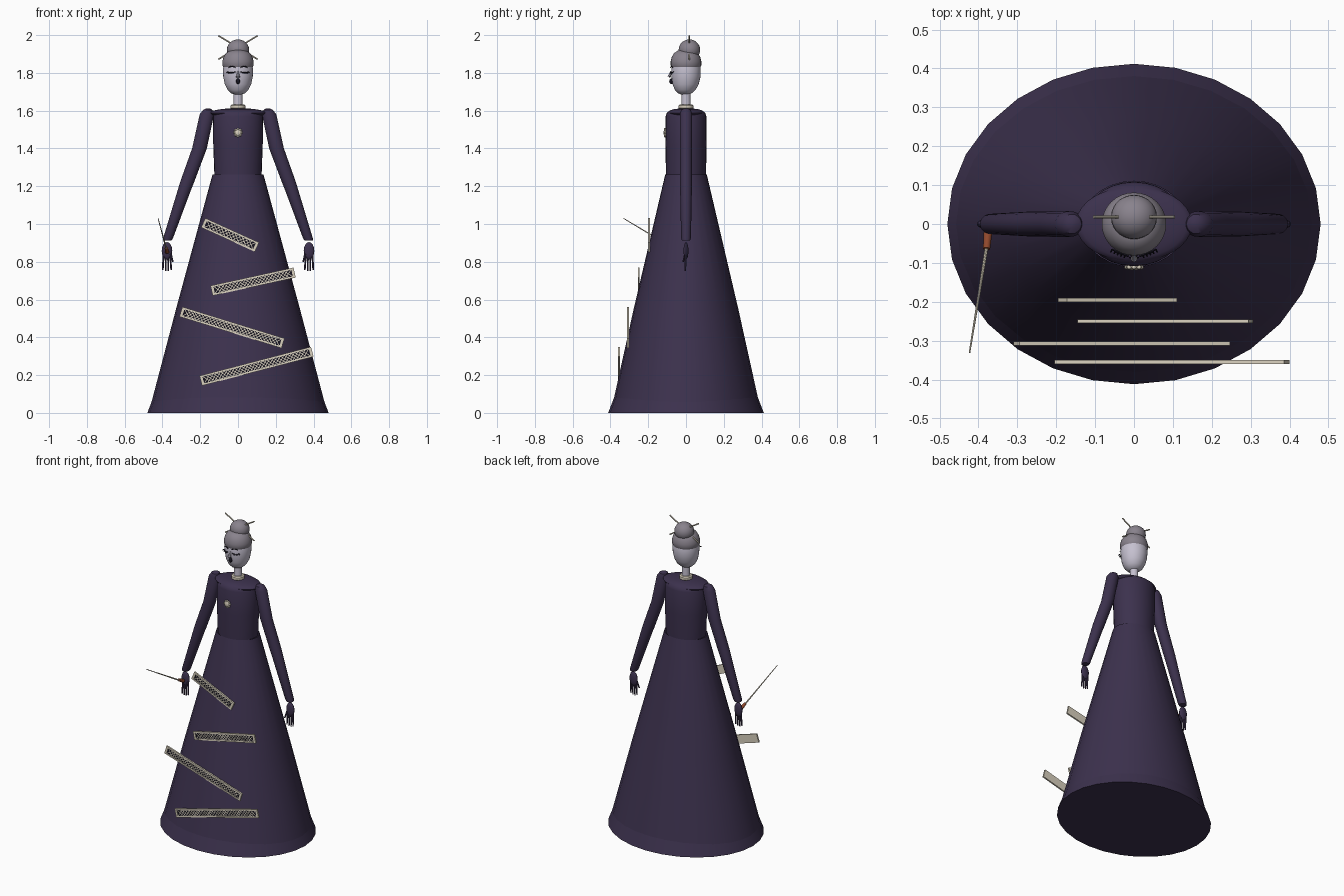
import bpy, bmesh, math
from mathutils import Vector, Matrix

if "Cube" in bpy.data.objects:
    bpy.data.objects.remove(bpy.data.objects["Cube"])


def material(name, r, g, b):
    m = bpy.data.materials.new(name)
    m.diffuse_color = (r, g, b, 1)
    m.use_nodes = True
    m.node_tree.nodes["Principled BSDF"].inputs["Base Color"].default_value = m.diffuse_color
    return m


PLUM = material("plum cloth", .045, .031, .075)
SKIN = material("pale skin", .56, .53, .63)
HAIR = material("grey hair", .25, .225, .265)
CREAM = material("cream", .70, .64, .52)
DARK = material("near black", .008, .007, .014)
RUST = material("rust", .28, .065, .025)


def finish(name, bm, mat, angle=35):
    bmesh.ops.recalc_face_normals(bm, faces=bm.faces[:])
    me = bpy.data.meshes.new(name)
    bm.to_mesh(me)
    bm.free()
    me.materials.append(mat)
    me.shade_smooth()
    me.set_sharp_from_angle(angle=math.radians(angle))
    ob = bpy.data.objects.new(name, me)
    bpy.context.collection.objects.link(ob)
    return ob


def loft(name, mat, sections, n=28, bottom=True, top=True):
    """Stack of horizontal ellipses: (x, y, z, rx, ry)."""
    bm = bmesh.new()
    rings = []
    for x, y, z, rx, ry in sections:
        rings.append([bm.verts.new((x + rx * math.sin(t), y + ry * math.cos(t), z))
                      for t in (2 * math.pi * i / n for i in range(n))])
    for a, b in zip(rings, rings[1:]):
        for i in range(n):
            bm.faces.new((a[i], a[(i + 1) % n], b[(i + 1) % n], b[i]))
    if bottom:
        bm.faces.new(rings[0])
    if top:
        bm.faces.new(rings[-1])
    return finish(name, bm, mat)


def ball(name, mat, loc, radii, seg=24):
    bm = bmesh.new()
    bmesh.ops.create_uvsphere(bm, u_segments=seg, v_segments=seg // 2, radius=1,
                              matrix=Matrix.Translation(loc) @ Matrix.Diagonal((*radii, 1)))
    return finish(name, bm, mat)


def rods(name, mat, pairs, r1, r2=None, n=8):
    """Round bars between pairs of points, joined in one mesh."""
    bm = bmesh.new()
    for a, b in pairs:
        a, b = Vector(a), Vector(b)
        d = b - a
        mat4 = Matrix.Translation((a + b) / 2) @ d.to_track_quat('Z', 'Y').to_matrix().to_4x4()
        bmesh.ops.create_cone(bm, cap_ends=True, segments=n, radius1=r1,
                              radius2=r1 if r2 is None else r2, depth=d.length, matrix=mat4)
    return finish(name, bm, mat)


def path(points):
    return list(zip(points, points[1:]))


def boxes(name, mat, items, frame):
    """Boxes (centre, size, tilt) placed in a shared frame."""
    bm = bmesh.new()
    for c, s, tilt in items:
        bmesh.ops.create_cube(bm, size=1, matrix=frame @ Matrix.Translation(c)
                              @ Matrix.Rotation(-tilt, 4, 'Y') @ Matrix.Diagonal((*s, 1)))
    return finish(name, bm, mat)


# Gown: skirt, flared hem closed underneath, bodice and shoulder yoke
loft("skirt", PLUM, [(0, 0, .03, .465, .392), (0, 0, .55, .328, .277),
                     (0, 0, 1.262, .135, .11)], bottom=False, top=False)
loft("hem", PLUM, [(0, 0, 0, .48, .412), (0, 0, .12, .4337, .366)], top=False)
loft("bodice", PLUM, [(0, 0, 1.258, .125, .106), (0, 0, 1.42, .131, .109),
                      (0, 0, 1.57, .132, .108), (0, 0, 1.588, .126, .102),
                      (0, 0, 1.601, .108, .086), (0, 0, 1.610, .07, .06)])
ball("yoke", PLUM, (0, 0, 1.588), (.15, .097, .025), 28)

# Arms and hands
for side, s in (("right", -1), ("left", 1)):
    loft(side + "_sleeve", PLUM, [
        (s * .158, 0, 1.612, .010, .010), (s * .160, 0, 1.604, .025, .025),
        (s * .165, 0, 1.58, .038, .033), (s * .204, 0, 1.40, .039, .033),
        (s * .270, 0, 1.22, .037, .032), (s * .284, 0, 1.18, .035, .031),
        (s * .370, 0, .925, .026, .026), (s * .374, 0, .913, .022, .022)], 20)
    ball(side + "_palm", PLUM, (s * .376, 0, .858), (.028, .013, .046), 16)
    rods(side + "_fingers", PLUM,
         [((s * .376 + f * .012, 0, .845), (s * .376 + f * .0145, -.004, .747 + .007 * abs(f)))
          for f in (-1.5, -.5, .5, 1.5)]
         + [((s * .36, 0, .86), (s * .345, -.015, .80))], .0062, .004)

# Head, neck and collar
loft("neck", SKIN, [(0, 0, 1.60, .025, .025), (0, 0, 1.73, .024, .024)], 20)
loft("head", SKIN, [(0, -.008, 1.685, .015, .015), (0, -.006, 1.692, .036, .036),
                    (0, -.004, 1.71, .055, .055), (0, -.002, 1.74, .070, .069),
                    (0, 0, 1.78, .078, .077), (0, 0, 1.82, .080, .078),
                    (0, 0, 1.85, .074, .072)], 32)
loft("collar", CREAM, [(0, 0, 1.609, .034, .034), (0, 0, 1.613, .039, .039),
                       (0, 0, 1.628, .039, .039), (0, 0, 1.633, .033, .033)])

# Hair cap, bun and crossed pins
loft("hair_cap", HAIR, [(0, 0, 1.830, .078, .076), (0, 0, 1.840, .083, .081),
                        (0, 0, 1.862, .083, .081), (0, 0, 1.885, .076, .075),
                        (0, 0, 1.905, .063, .063), (0, 0, 1.92, .04, .04)], 32)
ball("bun", HAIR, (0, .018, 1.922), (.059, .057, .055), 28)
rods("hair_pins", CREAM, [((s * .104, .018, 1.997), (-s * .104, .018, 1.872))
                          for s in (-1, 1)], .0042)

# Closed eyes with lashes, brows, nose and mouth
for side, s in (("right", -1), ("left", 1)):
    lid = [(s * (.014 + .0085 * i), -.083 + .0035 * i,
            1.806 - .005 * math.sin(math.pi * i / 5)) for i in range(6)]
    lashes = [(p, (p[0] + s * .003, p[1] - .007, p[2] - .005)) for p in lid[1:]]
    rods(side + "_eye", DARK, path(lid) + lashes, .0024, n=6)
    brow = [(s * (.014 + .009 * i), -.083 + .003 * i,
             1.829 + .005 * math.sin(math.pi * i / 4)) for i in range(5)]
    rods(side + "_brow", DARK, path(brow), .0026, n=6)
rods("nose", SKIN, [((0, -.076, 1.81), (0, -.09, 1.778))], .004, .009)
rods("nostrils", DARK, [((s * .006, -.088, 1.776), (s * .012, -.086, 1.781))
                        for s in (-1, 1)], .002, n=6)
ball("mouth", DARK, (0, -.075, 1.756), (.010, .014, .016), 16)

# Brooch: a centre bead with a ring of smaller beads
ball("brooch", CREAM, (0, -.109, 1.484), (.021, .010, .021), 16)
for i in range(8):
    t = math.pi * i / 4
    ball("brooch_bead", CREAM, (.018 * math.cos(t), -.111, 1.484 + .018 * math.sin(t)),
         (.0075, .0065, .0075), 8)

# Wand held in the right hand
rods("wand_handle", RUST, [((-.376, -.024, .852), (-.379, -.064, .872))], .011, .009, 12)
rods("wand", CREAM, [((-.379, -.06, .868), (-.423, -.331, 1.03))], .0045, .002)

# Lattice panels on the skirt front: x, y, z, length, slope in degrees
PANELS = [(-.042, -.195, .942, .312, -24.4), (.08, -.25, .695, .45, 12.3),
          (-.032, -.307, .452, .566, -17.2), (.098, -.355, .247, .61, 14.6)]
W = .054
for x, y, z, length, slope in PANELS:
    frame = Matrix.Translation((x, y, z)) @ Matrix.Rotation(-math.radians(slope), 4, 'Y')
    boxes("panel_back", CREAM, [((0, .003, 0), (length, .004, W), 0)], frame)
    boxes("panel_inset", DARK, [((0, 0, 0), (length - .015, .003, W - .012), 0)], frame)
    bars = [((0, -.001, s * (W / 2 - .0045)), (length, .008, .009), 0) for s in (-1, 1)]
    bars += [((s * (length / 2 - .007), -.001, 0), (.014, .008, W), 0) for s in (-1, 1)]
    # criss-cross slats
    run = W - .016
    count = int((length - .03 - run) / .019)
    for i in range(count + 1):
        cx = -length / 2 + .015 + run / 2 + (length - .03 - run) * i / count
        bars += [((cx, -.002, 0), (run * 1.4, .0015, .0036), s * math.pi / 4) for s in (-1, 1)]
    boxes("panel_lattice", CREAM, bars, frame)
